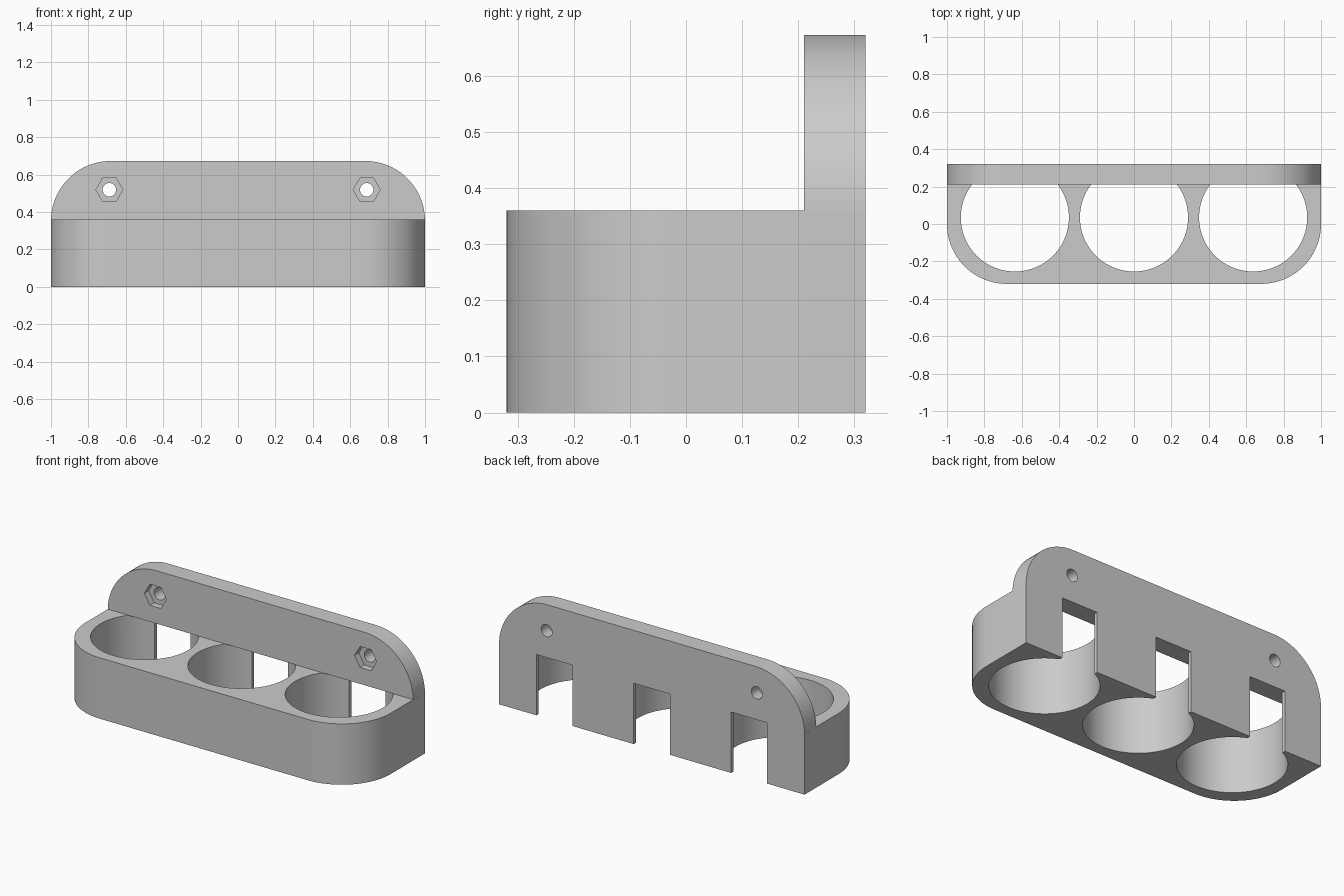
import bpy, bmesh
from math import pi, cos, sin, radians
from mathutils import Matrix

cube = bpy.data.objects.get("Cube")
if cube:
    bpy.data.objects.remove(cube, do_unlink=True)

BASE_H, TOP, BACK, PLATE_Y, ROUND = 0.36, 0.673, 0.32, 0.21, 0.32

grey = bpy.data.materials.new("plain grey")
grey.use_nodes = True
colour = (0.6, 0.6, 0.6, 1)
grey.diffuse_color = colour
grey.node_tree.nodes["Principled BSDF"].inputs["Base Color"].default_value = colour


def add_object(name, bm):
    bmesh.ops.recalc_face_normals(bm, faces=bm.faces)
    mesh = bpy.data.meshes.new(name)
    bm.to_mesh(mesh)
    bm.free()
    obj = bpy.data.objects.new(name, mesh)
    bpy.context.collection.objects.link(obj)
    mesh.materials.append(grey)
    return obj


def prism(name, points, offset):
    """Extrude a closed outline along an offset vector."""
    bm = bmesh.new()
    face = bm.faces.new([bm.verts.new(p) for p in points])
    moved = bmesh.ops.extrude_face_region(bm, geom=[face])["geom"]
    bmesh.ops.translate(bm, vec=offset,
                        verts=[v for v in moved if isinstance(v, bmesh.types.BMVert)])
    return add_object(name, bm)


def rounded_side(end, straight, steps=24):
    """Outline with square corners at `straight`, rounded ones at `end`."""
    s = 1 if end > straight else -1
    arc = [(1 - ROUND + ROUND * cos(a), end - s * ROUND + s * ROUND * sin(a))
           for a in (i * pi / 2 / steps for i in range(steps + 1))]
    half = [(1, straight)] + arc
    return half + [(-x, v) for x, v in reversed(half)]


def cylinder(name, sides, radius, depth, centre, along_y=False):
    bm = bmesh.new()
    turn = Matrix.Rotation(radians(90), 4, 'X') if along_y else Matrix()
    bmesh.ops.create_cone(bm, cap_ends=True, segments=sides, radius1=radius,
                          radius2=radius, depth=depth,
                          matrix=Matrix.Translation(centre) @ turn)
    return add_object(name, bm)


def box(name, size, centre):
    bm = bmesh.new()
    bmesh.ops.create_cube(bm, size=1, matrix=Matrix.Translation(centre)
                          @ Matrix.Diagonal((*size, 1)))
    return add_object(name, bm)


def boolean(target, other, operation):
    mod = target.modifiers.new(other.name, 'BOOLEAN')
    mod.operation, mod.solver, mod.object = operation, 'EXACT', other
    bpy.context.view_layer.objects.active = target
    bpy.ops.object.modifier_apply(modifier=mod.name)
    bpy.data.objects.remove(other, do_unlink=True)


# Base block with rounded front corners
holder = prism("cup_holder", [(x, y, 0) for x, y in rounded_side(-BACK, BACK)],
               (0, 0, BASE_H))

# Cup wells and the square slots behind them
for x in (-0.637, 0, 0.637):
    boolean(holder, cylinder("well", 96, 0.289, 1, (x, 0.035, 0.3)), 'DIFFERENCE')
    boolean(holder, box("slot", (0.236, 0.3, 1), (x, 0.3, 0.3)), 'DIFFERENCE')

# Back plate with rounded top corners, standing on the base
plate = prism("back_plate",
              [(x, PLATE_Y, z) for x, z in rounded_side(TOP, BASE_H - 0.007)],
              (0, BACK - PLATE_Y, 0))
boolean(plate, box("trim", (3, 1, 1), (0, 0.3, BASE_H - 0.5)), 'DIFFERENCE')

# Screw holes with hexagonal nut recesses
for x in (-0.688, 0.688):
    boolean(plate, cylinder("screw_hole", 32, 0.036, 1, (x, 0.3, 0.519), True),
            'DIFFERENCE')
    nut = cylinder("nut_recess", 6, 0.072, 0.08, (0, 0, 0), True)
    nut.data.transform(Matrix.Translation((x, PLATE_Y, 0.519))
                       @ Matrix.Rotation(radians(30), 4, 'Y'))
    boolean(plate, nut, 'DIFFERENCE')
boolean(holder, plate, 'UNION')

# Smooth curves, crisp edges
holder.select_set(True)
bpy.context.view_layer.objects.active = holder
bpy.ops.object.shade_smooth_by_angle(angle=radians(30))
